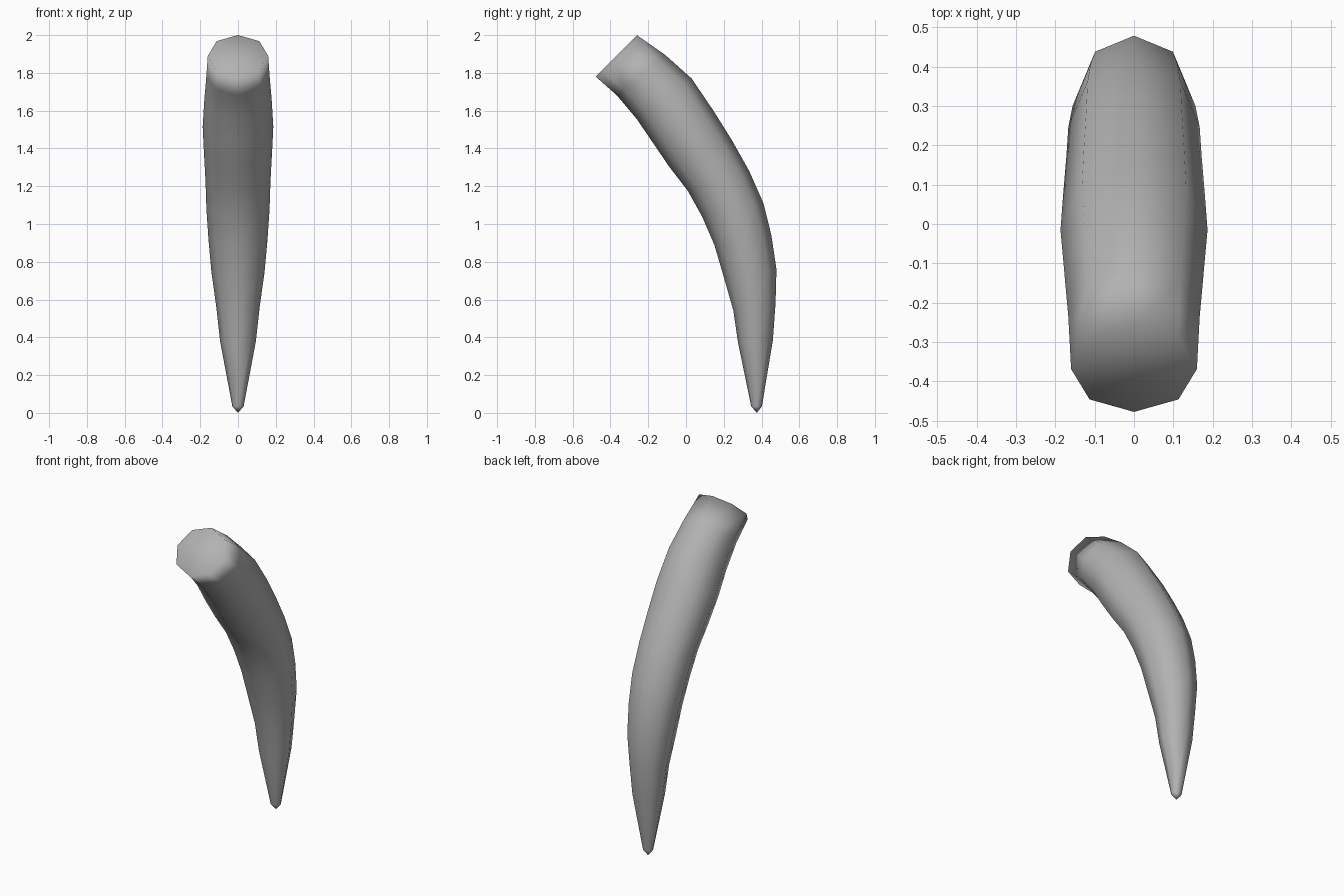
import bpy, bmesh, math
from mathutils import Vector

cube = bpy.data.objects.get("Cube")
if cube:
    bpy.data.objects.remove(cube, do_unlink=True)

# Material
mat = bpy.data.materials.new("mid grey")
mat.use_nodes = True
GREY = (0.445, 0.445, 0.445, 1.0)
mat.diffuse_color = GREY
mat.node_tree.nodes["Principled BSDF"].inputs["Base Color"].default_value = GREY

SIDES = 8
TIP = (0, 0.375, 0)
# Rings from base to tip: back y, back z, front y, front z, half width
RINGS = [
    (-0.26, 2.00, -0.478, 1.78, 0.16),
    (-0.11, 1.895, -0.365, 1.68, 0.167),
    (0.03, 1.77, -0.26, 1.555, 0.178),
    (0.145, 1.60, -0.175, 1.43, 0.187),
    (0.245, 1.44, -0.09, 1.305, 0.18),
    (0.335, 1.28, 0.01, 1.175, 0.172),
    (0.41, 1.11, 0.085, 1.04, 0.167),
    (0.452, 0.94, 0.15, 0.89, 0.156),
    (0.479, 0.76, 0.20, 0.72, 0.14),
    (0.474, 0.58, 0.25, 0.545, 0.115),
    (0.46, 0.386, 0.275, 0.375, 0.095),
    (0.402, 0.035, 0.345, 0.035, 0.03),
]


def add_ring(bm, by, bz, fy, fz, half):
    """Octagonal section between a back point and a front point."""
    back, front = Vector((0, by, bz)), Vector((0, fy, fz))
    mid, up = (back + front) / 2, (back - front) / 2
    side = Vector((half, 0, 0))
    angles = [2 * math.pi * i / SIDES for i in range(SIDES)]
    return [bm.verts.new(mid + up * math.cos(a) + side * math.sin(a)) for a in angles]


# Curved horn body, lofted through the rings
bm = bmesh.new()
rings = [add_ring(bm, *r) for r in RINGS]
for a, b in zip(rings, rings[1:]):
    for i in range(SIDES):
        j = (i + 1) % SIDES
        bm.faces.new((a[i], a[j], b[j], b[i]))

# Flat base cap and pointed tip
bm.faces.new(rings[0])
tip = bm.verts.new(TIP)
for i in range(SIDES):
    bm.faces.new((rings[-1][i], rings[-1][(i + 1) % SIDES], tip))
bmesh.ops.recalc_face_normals(bm, faces=bm.faces)
for f in bm.faces:
    f.smooth = True

mesh = bpy.data.meshes.new("curved_horn")
bm.to_mesh(mesh)
bm.free()
mesh.materials.append(mat)
horn = bpy.data.objects.new("curved_horn", mesh)
bpy.context.collection.objects.link(horn)

# The large cap keeps flat shading that rolls softly into the body
weighted = horn.modifiers.new("cap_shading", 'WEIGHTED_NORMAL')
weighted.mode = 'FACE_AREA'
weighted.weight = 50
